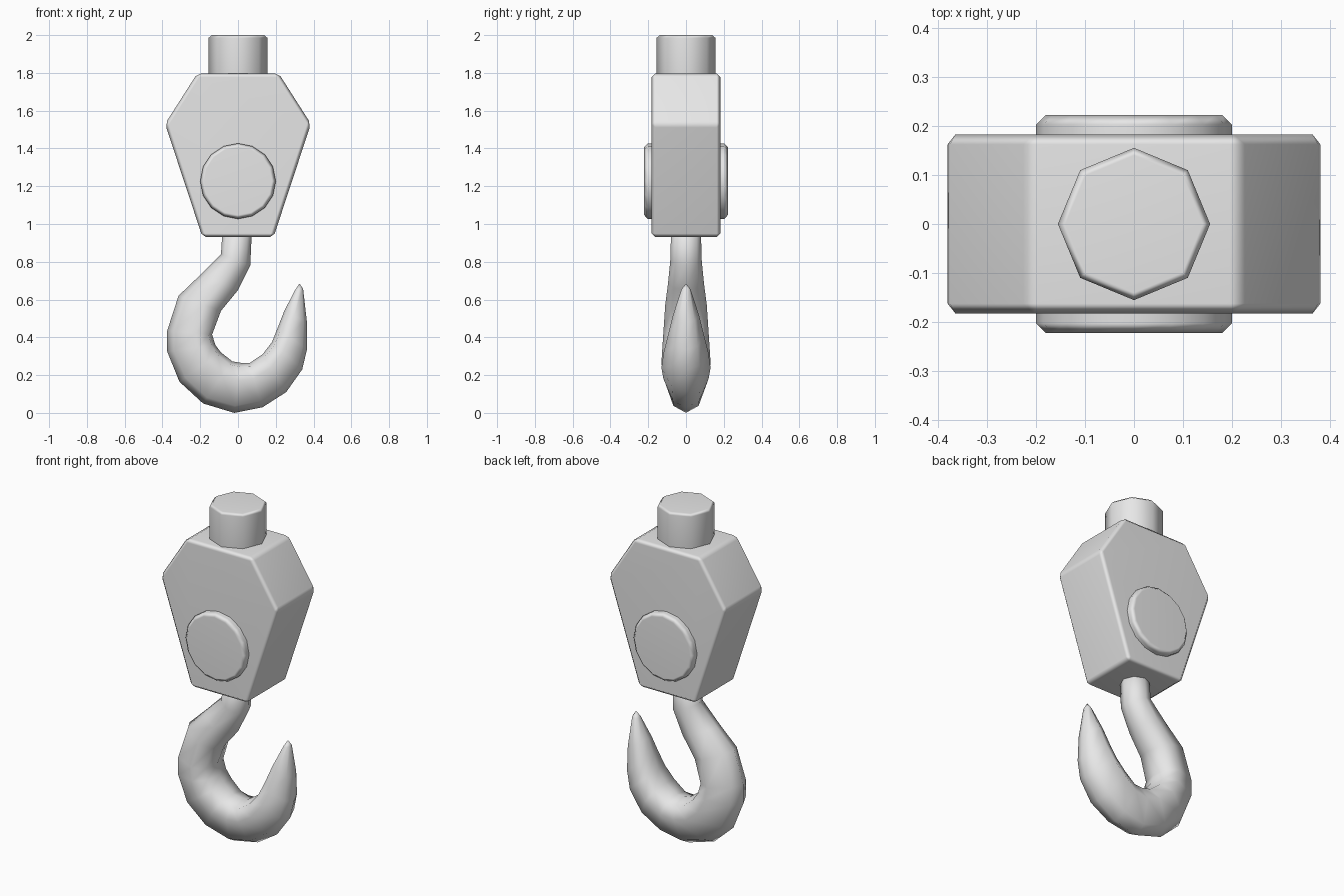
import bpy, bmesh, math
from mathutils import Matrix, Vector

if "Cube" in bpy.data.objects:
    bpy.data.objects.remove(bpy.data.objects["Cube"])

steel = bpy.data.materials.new("plain_grey")
steel.diffuse_color = (0.8, 0.8, 0.8, 1)
steel.use_nodes = True
steel.node_tree.nodes["Principled BSDF"].inputs["Base Color"].default_value = steel.diffuse_color


def finish(name, bm, bevel=0.0):
    """Turn a bmesh into a smooth object with chamfered edges."""
    bmesh.ops.recalc_face_normals(bm, faces=bm.faces)
    for f in bm.faces:
        f.smooth = True
    mesh = bpy.data.meshes.new(name)
    bm.to_mesh(mesh)
    bm.free()
    mesh.materials.append(steel)
    ob = bpy.data.objects.new(name, mesh)
    bpy.context.collection.objects.link(ob)
    if bevel:
        mod = ob.modifiers.new("chamfer", 'BEVEL')
        mod.width = bevel
        mod.segments = 1
        mod.limit_method = 'ANGLE'
        mod.angle_limit = math.radians(50)
        ob.modifiers.new("weighted", 'WEIGHTED_NORMAL')
    return ob


def cylinder(name, sides, radius, depth, matrix, bevel):
    bm = bmesh.new()
    bmesh.ops.create_cone(bm, cap_ends=True, segments=sides, radius1=radius,
                          radius2=radius, depth=depth, matrix=matrix)
    finish(name, bm, bevel)


# Six-sided block housing, extruded front to back
half = [(0.215, 1.798), (0.386, 1.53), (0.188, 0.93)]
outline = half + [(-x, z) for x, z in reversed(half)]
bm = bmesh.new()
face = bm.faces.new([bm.verts.new((x, -0.182, z)) for x, z in outline])
ext = bmesh.ops.extrude_face_region(bm, geom=[face])
bmesh.ops.translate(bm, vec=(0, 0.364, 0),
                    verts=[g for g in ext["geom"] if isinstance(g, bmesh.types.BMVert)])
housing = finish("block_housing", bm, 0.02)
housing.modifiers["chamfer"].angle_limit = math.radians(30)

# Top cable socket and the axle passing through the housing
cylinder("cable_socket", 8, 0.155, 0.24, Matrix.Translation((0, 0, 1.88)), 0.014)
cylinder("axle_disc", 16, 0.2, 0.444,
         Matrix.Translation((0, 0, 1.227)) @ Matrix.Rotation(math.pi / 2, 4, 'X'), 0.02)

# Hook stations: outer x, z, inner x, z, half thickness, teardrop amount
stations = [
    (-0.08, 1.00, 0.075, 1.00, 0.078, 0.0),
    (-0.09, 0.84, 0.065, 0.78, 0.083, 0.0),
    (-0.20, 0.73, 0.00, 0.65, 0.095, 0.3),
    (-0.315, 0.62, -0.09, 0.54, 0.11, 0.7),
    (-0.375, 0.435, -0.137, 0.415, 0.12, 1.0),
    (-0.375, 0.325, -0.12, 0.36, 0.125, 1.0),
    (-0.31, 0.165, -0.09, 0.32, 0.13, 1.0),
    (-0.185, 0.05, -0.03, 0.273, 0.12, 1.0),
    (-0.02, 0.0, 0.015, 0.265, 0.115, 1.0),
    (0.13, 0.03, 0.06, 0.263, 0.12, 1.0),
    (0.255, 0.11, 0.13, 0.31, 0.13, 1.0),
    (0.34, 0.23, 0.18, 0.375, 0.118, 0.9),
    (0.365, 0.335, 0.21, 0.45, 0.097, 0.7),
    (0.365, 0.48, 0.245, 0.54, 0.07, 0.4),
    (0.345, 0.655, 0.302, 0.65, 0.025, 0.0),
]
# Eight-sided section as (position from outer to inner, width), round and teardrop
round_sec = [(0, 0), (0.146, 0.707), (0.5, 1), (0.854, 0.707), (1, 0)]
tear_sec = [(0, 0), (0.14, 0.58), (0.65, 1), (0.92, 0.72), (1, 0)]

bm = bmesh.new()
rings = []
for ox, oz, ix, iz, width, tear in stations:
    outer, inner = Vector((ox, 0, oz)), Vector((ix, 0, iz))
    side = [((1 - tear) * a + tear * c, (1 - tear) * b + tear * d)
            for (a, b), (c, d) in zip(round_sec, tear_sec)]
    loop = side + [(t, -w) for t, w in side[3:0:-1]]
    rings.append([bm.verts.new(outer.lerp(inner, t) + Vector((0, w * width, 0)))
                  for t, w in loop])
for a, b in zip(rings, rings[1:]):
    for i in range(8):
        j = (i + 1) % 8
        bm.faces.new((a[i], a[j], b[j], b[i]))
bm.faces.new(rings[0])
tip = bm.verts.new((0.326, 0, 0.685))
for i in range(8):
    bm.faces.new((rings[-1][i], rings[-1][(i + 1) % 8], tip))
finish("hook", bm)
